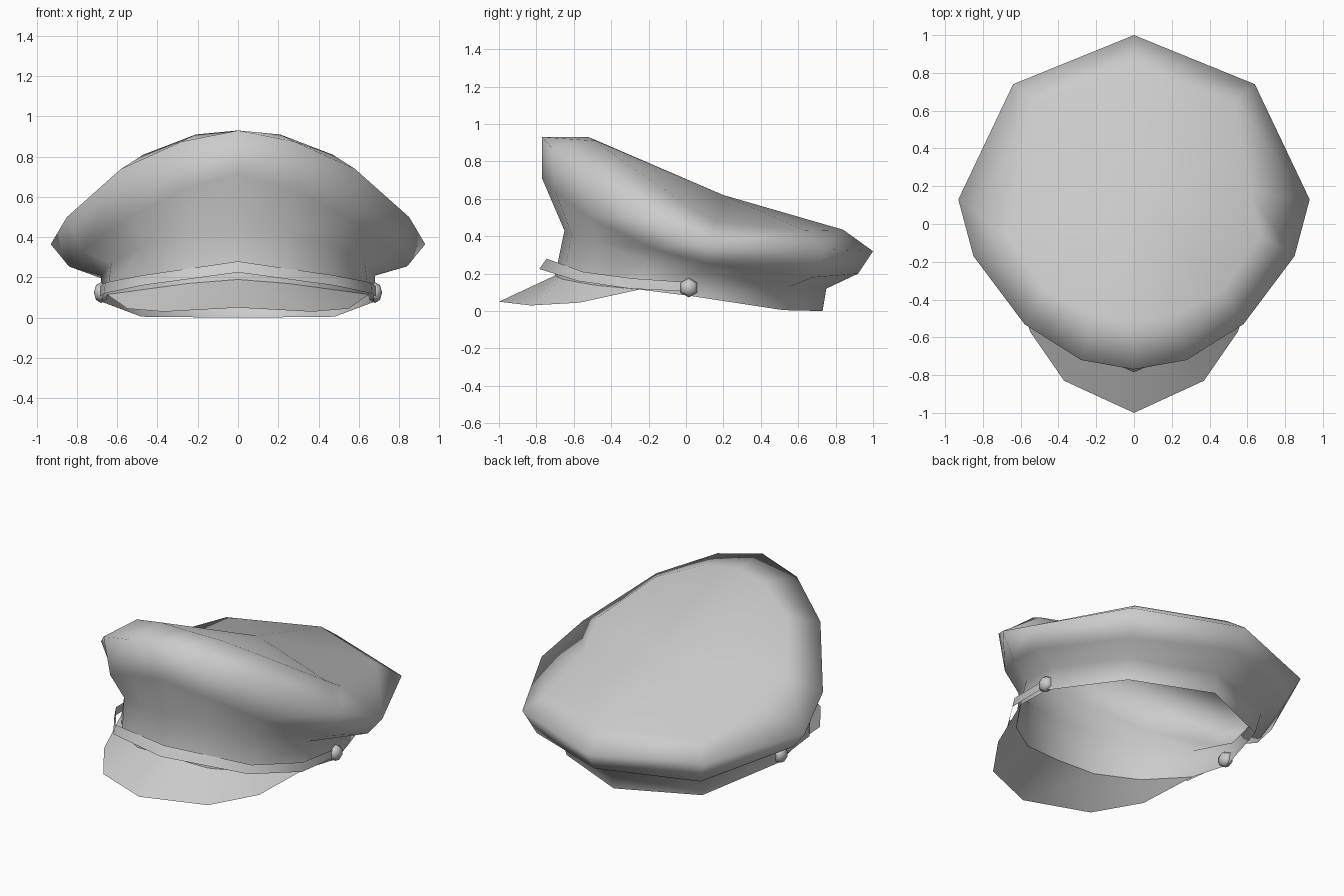
import bpy, bmesh, math
from mathutils import Matrix

old = bpy.data.objects.get("Cube")
if old:
    bpy.data.objects.remove(old, do_unlink=True)

# One plain grey cloth colour for the whole cap
GREY = (0.6, 0.6, 0.6, 1.0)
grey = bpy.data.materials.new("plain grey")
grey.use_nodes = True
grey.diffuse_color = GREY
grey.node_tree.nodes["Principled BSDF"].inputs["Base Color"].default_value = GREY


def finish(bm, name, recalc=True):
    """Turn a bmesh into a smooth shaded grey object."""
    if recalc:
        bmesh.ops.recalc_face_normals(bm, faces=bm.faces[:])
    for face in bm.faces:
        face.smooth = True
    mesh = bpy.data.meshes.new(name)
    bm.to_mesh(mesh)
    bm.free()
    mesh.materials.append(grey)
    obj = bpy.data.objects.new(name, mesh)
    bpy.context.collection.objects.link(obj)
    return obj


def flip(points):
    return [(-x, y, z) for x, y, z in points]


def closed_ring(half):
    """Half ring from front centre to back centre, completed by symmetry."""
    return half + flip(half[-2:0:-1])


def open_strip(half):
    """Half strip from front centre to its side end, completed by symmetry."""
    return flip(half[:0:-1]) + half


def loft(bm, rows, closed):
    """Bridge successive rows of points with quads and return the vertex rows."""
    made = []
    for row in rows:
        made.append([bm.verts.new(p) for p in row])
    count = len(rows[0])
    for low, high in zip(made, made[1:]):
        for i in range(count if closed else count - 1):
            j = (i + 1) % count
            bm.faces.new((low[i], low[j], high[j], high[i]))
    return made


# Half rings of the cap, each running front centre -> side -> back centre
band_bottom = [(0, -.70, .19), (.25, -.66, .17), (.47, -.50, .14), (.65, -.25, .115),
               (.68, .03, .08), (.48, .52, .005), (0, .73, 0)]
band_top = [(0, -.65, .43), (.25, -.61, .41), (.47, -.48, .36), (.63, -.22, .27),
            (.68, .08, .21), (.50, .55, .13), (0, .75, .12)]
underside = [(0, -.77, .71), (.27, -.70, .64), (.54, -.52, .50), (.77, -.17, .33),
             (.84, .11, .255), (.58, .68, .18), (0, .92, .20)]
rim = [(0, -.77, .93), (.28, -.72, .875), (.58, -.53, .74), (.85, -.17, .50),
       (.93, .13, .365), (.64, .74, .33), (0, 1, .32)]
top_edge = [(0, -.52, .93), (.21, -.48, .91), (.47, -.35, .81), (.67, -.06, .61),
            (.62, .16, .48), (.53, .64, .43), (0, .84, .435)]

# Cap body: open band, flared crown and dished top
bm = bmesh.new()
rings = loft(bm, [closed_ring(r) for r in (band_bottom, band_top, underside, rim, top_edge)], True)
centre = bm.verts.new((0, .2, .62))
edge = rings[-1]
for i, vert in enumerate(edge):
    bm.faces.new((vert, edge[(i + 1) % len(edge)], centre))
finish(bm, "cap_body")

# Visor: sheet from the front of the band out to the peak edge
peak = [(0, -1, .05), (.37, -.83, .03), (.55, -.57, .045)]
bm = bmesh.new()
loft(bm, [open_strip(band_bottom[:3]), open_strip(peak)], False)
for side in (-1, 1):
    corner = [band_bottom[2], peak[2], band_bottom[3]]
    bm.faces.new([bm.verts.new((side * x, y, z)) for x, y, z in corner])
bmesh.ops.remove_doubles(bm, verts=bm.verts[:], dist=.001)
bmesh.ops.recalc_face_normals(bm, faces=bm.faces[:])
if sum(f.normal.z for f in bm.faces) < 0:
    bmesh.ops.reverse_faces(bm, faces=bm.faces[:])
finish(bm, "visor", recalc=False)

# Chin strap: narrow ribbon standing clear of the front of the band
strap_top = [(0, -.745, .28), (.48, -.55, .21), (.66, -.29, .175), (.685, 0, .155)]
strap_low = [(0, -.785, .225), (.48, -.575, .16), (.665, -.30, .12), (.685, 0, .105)]
bm = bmesh.new()
loft(bm, [open_strip(strap_low), open_strip(strap_top)], False)
finish(bm, "chin_strap", recalc=False)

# Buttons: six sided domes at the strap ends
for name, side in (("left_button", 1), ("right_button", -1)):
    bm = bmesh.new()
    place = (Matrix.Translation((side * .68, .015, .125))
             @ Matrix.Diagonal((.036, .052, .052, 1))
             @ Matrix.Rotation(math.pi / 2, 4, 'Y')
             @ Matrix.Rotation(math.pi / 2, 4, 'Z'))
    bmesh.ops.create_uvsphere(bm, u_segments=6, v_segments=4, radius=1, matrix=place)
    finish(bm, name)
